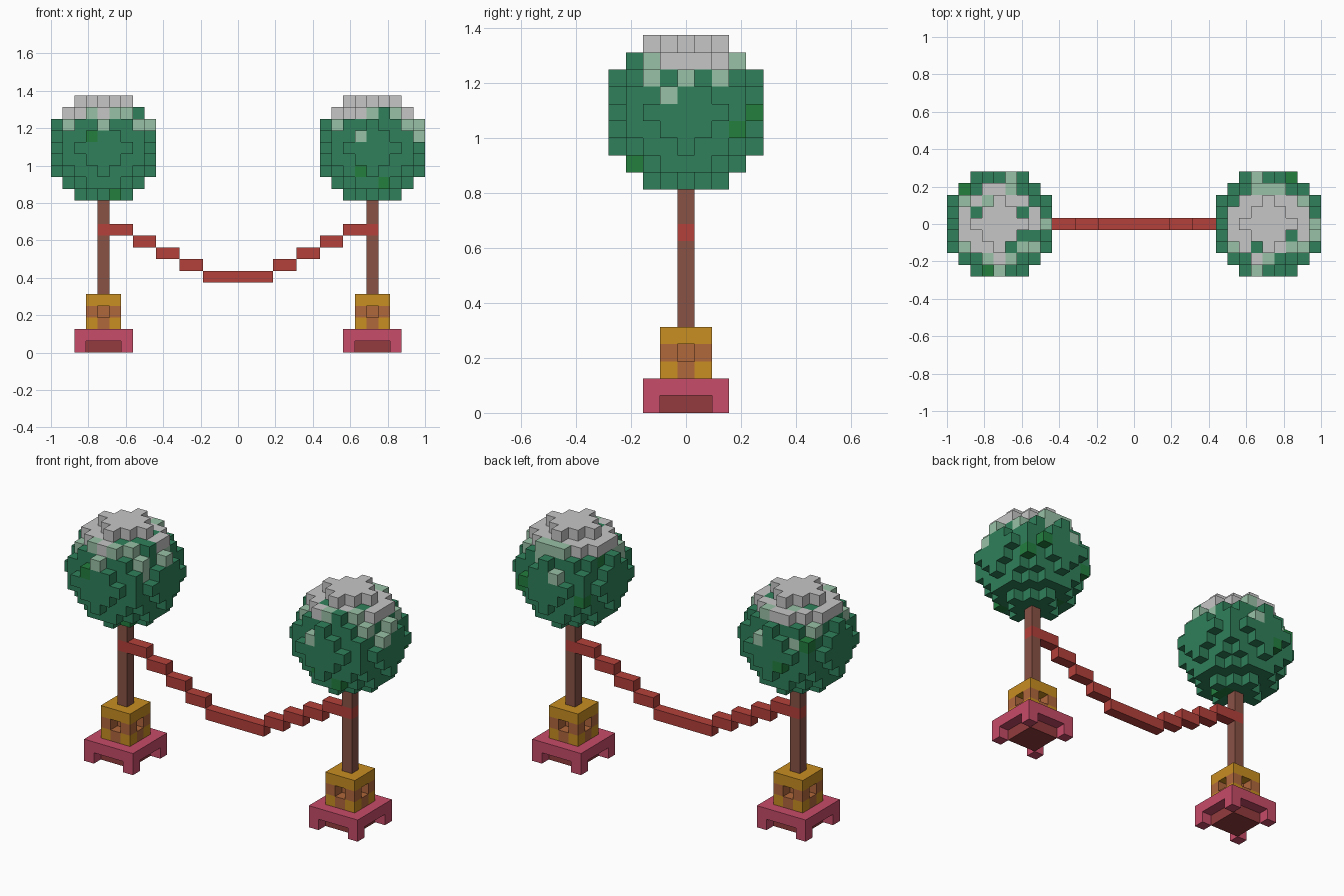
import bpy, bmesh, random
from mathutils import Vector

if "Cube" in bpy.data.objects:
    bpy.data.objects.remove(bpy.data.objects["Cube"], do_unlink=True)

U = 0.0625          # size of one block
TREE_X = 11.5 * U   # distance of each tree from the middle


def material(name, rgb):
    linear = [((c / 255 + 0.055) / 1.055) ** 2.4 for c in rgb] + [1]
    mat = bpy.data.materials.new(name)
    mat.use_nodes = True
    mat.diffuse_color = linear
    bsdf = next(n for n in mat.node_tree.nodes if n.type == "BSDF_PRINCIPLED")
    bsdf.inputs["Base Color"].default_value = linear
    bsdf.inputs["Roughness"].default_value = 0.9
    return mat


SNOW = material("snow", (198, 198, 198))
FROST = material("frosted leaf", (153, 193, 166))
LEAF = material("leaf green", (47, 128, 90))
BRIGHT = material("bright leaf", (35, 126, 63))
BARK = material("bark brown", (137, 82, 69))
ROPE = material("rope red", (180, 65, 59))
GOLD = material("pot gold", (200, 142, 34))
COPPER = material("pot copper", (176, 103, 59))
PINK = material("plinth pink", (199, 76, 105))
MAROON = material("plinth maroon", (147, 59, 61))

LETTERS = {"W": SNOW, "L": FROST, "G": LEAF, "B": BRIGHT}
SIDES = [Vector(s) for s in ((1, 0, 0), (-1, 0, 0), (0, 1, 0),
                             (0, -1, 0), (0, 0, 1), (0, 0, -1))]


def blocks(name, cells, origin):
    """Outer skin of a set of blocks; cells maps (i, j, k) to a material."""
    mats = list(dict.fromkeys(cells.values()))
    bm = bmesh.new()
    for cell, mat in cells.items():
        for n in SIDES:
            if tuple(int(a + b) for a, b in zip(cell, n)) in cells:
                continue
            u = Vector((n.y, n.z, n.x))
            v = n.cross(u)
            mid = Vector(cell) + n / 2
            corners = (-u - v, u - v, u + v, v - u)
            face = bm.faces.new([bm.verts.new((mid + c / 2) * U) for c in corners])
            face.material_index = mats.index(mat)
    bmesh.ops.remove_doubles(bm, verts=bm.verts, dist=U / 100)
    mesh = bpy.data.meshes.new(name)
    bm.to_mesh(mesh)
    bm.free()
    for mat in mats:
        mesh.materials.append(mat)
    obj = bpy.data.objects.new(name, mesh)
    obj.location = origin
    bpy.context.collection.objects.link(obj)
    return obj


def box(name, mat, x0, x1, z0, z1):
    """Bar one block thick; limits are in blocks."""
    bpy.ops.mesh.primitive_cube_add(size=1)
    obj = bpy.context.object
    obj.name = name
    obj.location = ((x0 + x1) / 2 * U, 0, (z0 + z1) / 2 * U)
    obj.scale = ((x1 - x0) * U, U, (z1 - z0) * U)
    obj.data.materials.append(mat)


def leaf_colour(k, rng):
    """Snow on the crown, frost fading out below it."""
    snow = {4: 1, 3: 0.68}.get(k, 0)
    frost = {3: 0.24, 2: 0.35, 1: 0.08}.get(k, 0)
    r = rng.random()
    if r < snow:
        return SNOW
    if r < snow + frost:
        return FROST
    return BRIGHT if rng.random() < 0.05 else LEAF


def foliage(name, x, seed, front, outer):
    rng = random.Random(seed)
    R = range(-4, 5)
    cells = {(i, j, k): LEAF for i in R for j in R for k in R
             if i * i + j * j + k * k <= 20}
    for i, j, k in cells:
        mat = leaf_colour(k, rng)
        # Frost patches on the front and the outer side
        if (i, j - 1, k) not in cells and k in front:
            mat = LETTERS.get(front[k][i + 4], mat)
        elif (i + 1, j, k) not in cells and k in outer:
            mat = LETTERS.get(outer[k][j + 4], mat)
        cells[i, j, k] = mat
    blocks(name, cells, (x, 0, 17.5 * U))


def pot_cells():
    """Three-block cube with a window recess in each side."""
    cells = {}
    R = (-1, 0, 1)
    for i in R:
        for j in R:
            for k in range(3):
                if k == 1 and abs(i) + abs(j) == 1:
                    continue
                band = k == 1 or (k == 0 and abs(i) + abs(j) < 2)
                cells[i, j, k] = COPPER if band else GOLD
    return cells


def plinth_cells():
    """Slab on four corner feet around a recessed core."""
    cells = {}
    R = range(-2, 3)
    for i in R:
        for j in R:
            cells[i, j, 1] = PINK
            if abs(i) == 2 and abs(j) == 2:
                cells[i, j, 0] = PINK
            elif abs(i) < 2 and abs(j) < 2:
                cells[i, j, 0] = MAROON
    return cells


# Tree crowns
foliage("right_foliage", -TREE_X, 4,
        {3: " WWLWLLG ", 2: "GLGGLGGLL", 1: "GGGBGGGGG"}, {})
foliage("left_foliage", TREE_X, 9,
        {3: " WWWLGLW ", 2: "GLGGGGGLL", 1: "GGGLGGGGL"},
        {3: " GWLWWWL ", 2: "BGLGLGLGG", 1: "GBGLGGGGG", -1: "GGGGGGGBG"})

# Trunks, pots, plinths and the stepped rope on each side
for side, s in (("right", -1), ("left", 1)):
    x = s * TREE_X
    c = s * 11.5
    box(side + "_trunk_lower", BARK, c - 0.5, c + 0.5, 5, 10)
    box(side + "_trunk_upper", BARK, c - 0.5, c + 0.5, 11, 13)
    blocks(side + "_pot", pot_cells(), (x, 0, 2.5 * U))
    blocks(side + "_plinth", plinth_cells(), (x, 0, 0.5 * U))
    for n, (near, far) in enumerate(((3, 5), (5, 7), (7, 9), (9, 12))):
        x0, x1 = sorted((s * near, s * far))
        box(f"{side}_rope_{n + 1}", ROPE, x0, x1, 7 + n, 8 + n)
box("rope_middle", ROPE, -3, 3, 6, 7)
